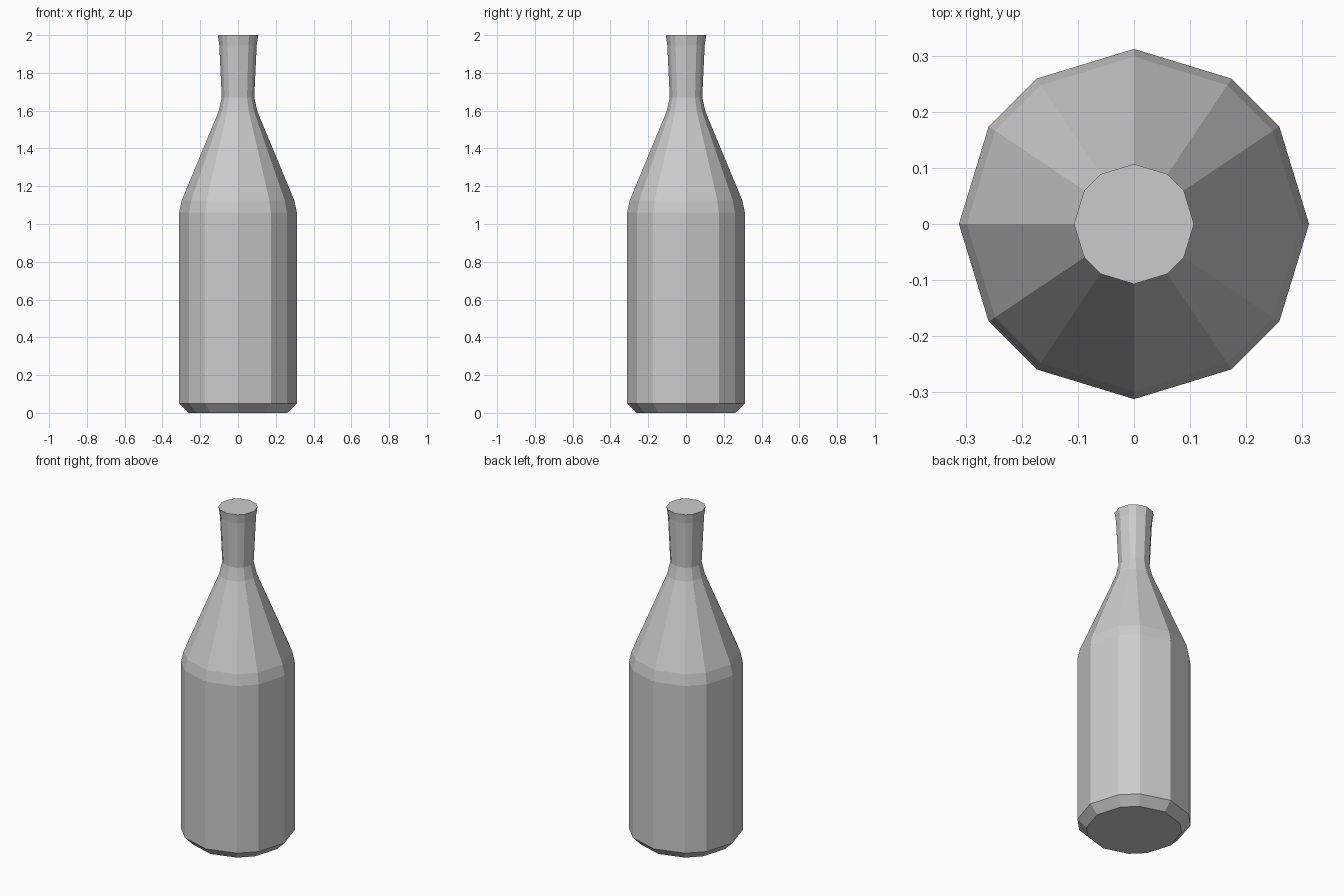
import bpy, bmesh
from math import radians, cos, sin

if "Cube" in bpy.data.objects:
    bpy.data.objects.remove(bpy.data.objects["Cube"])

# Bottle silhouette: (radius, height)
PROFILE = [(0.262, 0.0), (0.312, 0.05), (0.312, 1.06), (0.298, 1.125),
           (0.103, 1.595), (0.086, 1.67), (0.099, 1.945), (0.107, 2.0)]

# Twelve-sided cross-section with alternating wide and narrow facets
ANGLES = [radians(q * 90 + a) for q in range(4) for a in (0, 33.9, 56.1)]


def ring(bm, radius, z):
    return [bm.verts.new((radius * cos(a), radius * sin(a), z)) for a in ANGLES]


bm = bmesh.new()
rings = [ring(bm, r, z) for r, z in PROFILE]
n = len(ANGLES)

# Walls: base chamfer, body, shoulder, neck and flared lip
for low, high in zip(rings, rings[1:]):
    for i in range(n):
        j = (i + 1) % n
        bm.faces.new((low[i], low[j], high[j], high[i]))

# Flat base and closed mouth
bm.faces.new(rings[0][::-1])
bm.faces.new(rings[-1])

mesh = bpy.data.meshes.new("bottle")
bm.to_mesh(mesh)
bm.free()
bpy.context.collection.objects.link(bpy.data.objects.new("bottle", mesh))
